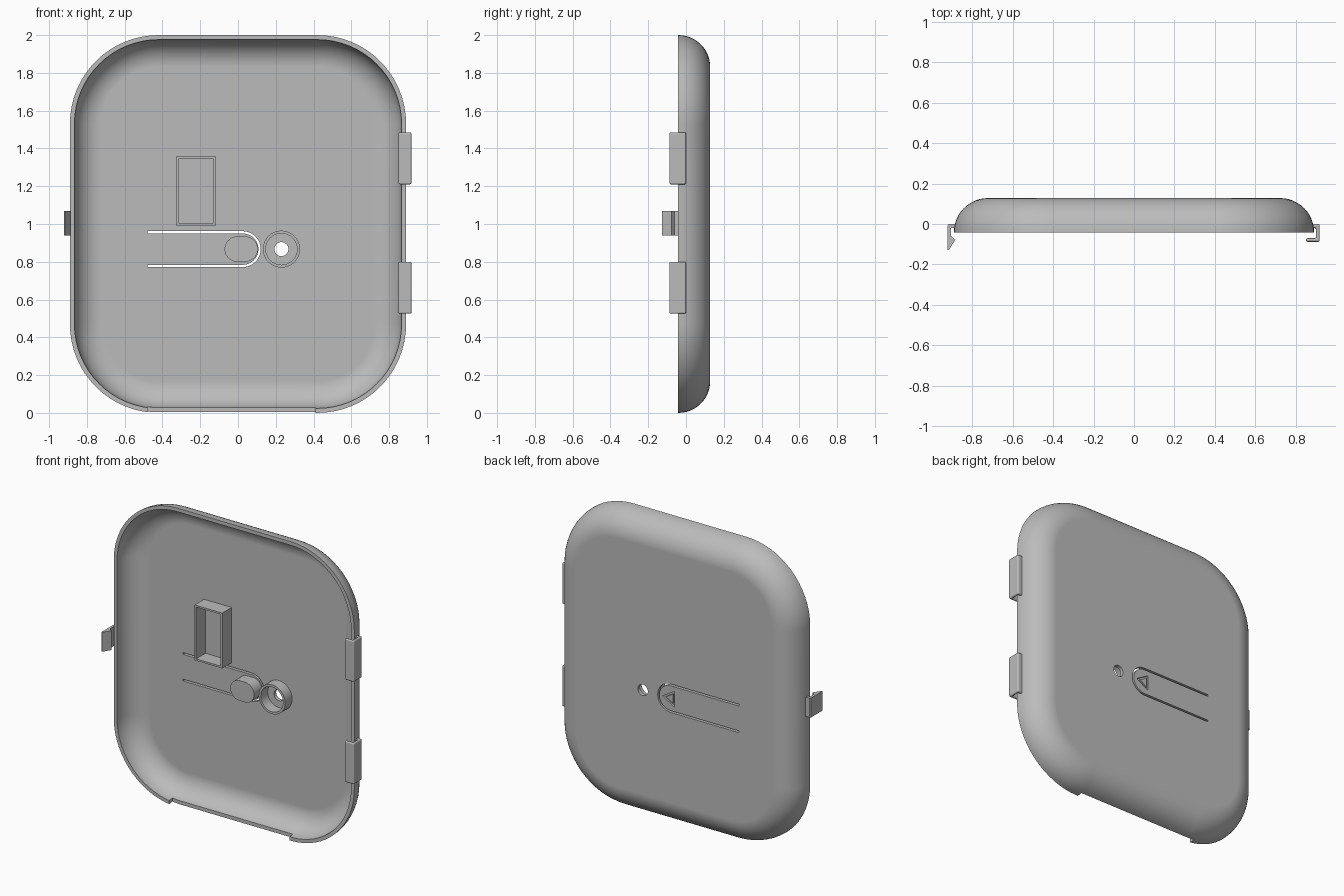
import bpy, bmesh
from math import sin, cos, pi, radians

cube = bpy.data.objects.get("Cube")
if cube:
    bpy.data.objects.remove(cube, do_unlink=True)

grey = bpy.data.materials.new("plain grey plastic")
grey.use_nodes = True
colour = (0.5, 0.5, 0.5, 1)
grey.diffuse_color = colour
grey.node_tree.nodes["Principled BSDF"].inputs["Base Color"].default_value = colour

RIM, BACK, WALL, FILLET = -0.042, 0.128, 0.024, 0.168
FLOOR = BACK - WALL
ROW = 0.867  # height of the button row


def loft(name, rings, loop=False):
    """Skin equal-length rings; cap the ends or join last ring to first."""
    bm = bmesh.new()
    rows = [[bm.verts.new(p) for p in ring] for ring in rings]
    pairs = list(zip(rows, rows[1:]))
    if loop:
        pairs.append((rows[-1], rows[0]))
    else:
        bm.faces.new(rows[0])
        bm.faces.new(rows[-1])
    n = len(rows[0])
    for a, b in pairs:
        for i in range(n):
            j = (i + 1) % n
            bm.faces.new((a[i], a[j], b[j], b[i]))
    bmesh.ops.recalc_face_normals(bm, faces=bm.faces)
    mesh = bpy.data.meshes.new(name)
    bm.to_mesh(mesh)
    bm.free()
    mesh.materials.append(grey)
    obj = bpy.data.objects.new(name, mesh)
    bpy.context.collection.objects.link(obj)
    return obj


def at_y(outline, y):
    return [(x, y, z) for x, z in outline]


def prism(name, outline, y0, y1):
    return loft(name, [at_y(outline, y0), at_y(outline, y1)])


def tube(name, outer, inner, y0, y1):
    return loft(name, [at_y(outer, y0), at_y(outer, y1),
                       at_y(inner, y1), at_y(inner, y0)], loop=True)


def upright(name, outline, z0, z1):
    return loft(name, [[(x, y, z) for x, y in outline] for z in (z0, z1)])


def box(x0, x1, z0, z1):
    return [(x0, z0), (x1, z0), (x1, z1), (x0, z1)]


def arc(cx, cz, r, start, end, n):
    return [(cx + r * cos(radians(start + (end - start) * i / n)),
             cz + r * sin(radians(start + (end - start) * i / n))) for i in range(n + 1)]


def circle(cx, cz, r, n=40):
    return arc(cx, cz, r, 0, 360, n)[:-1]


def rounded_rect(inset):
    w, h, r = 0.89 - inset, 1 - inset, 0.47 - inset
    pts = []
    for k, (sx, sz) in enumerate([(1, 1), (-1, 1), (-1, -1), (1, -1)]):
        pts += arc(sx * (w - r), 1 + sz * (h - r), r, 90 * k, 90 * k + 90, 16)
    return pts


def cut(obj, cutter):
    cutter.hide_render = True
    mod = obj.modifiers.new("cut", 'BOOLEAN')
    mod.operation, mod.solver, mod.object = 'DIFFERENCE', 'EXACT', cutter
    select(obj)
    bpy.ops.object.modifier_apply(modifier=mod.name)
    bpy.data.objects.remove(cutter, do_unlink=True)


def select(obj):
    bpy.ops.object.select_all(action='DESELECT')
    obj.select_set(True)
    bpy.context.view_layer.objects.active = obj


def smooth(obj):
    select(obj)
    bpy.ops.object.shade_smooth_by_angle(angle=radians(30))
    mod = obj.modifiers.new("flat faces", 'WEIGHTED_NORMAL')
    mod.keep_sharp = True


# Hollow shell with a quarter-round edge, open to the front
def shell_rings(offset):
    rings = [at_y(rounded_rect(offset), RIM)]
    r = FILLET - offset
    for i in range(13):
        a = pi / 2 * i / 12
        rings.append(at_y(rounded_rect(offset + r * (1 - cos(a))),
                          BACK - FILLET + r * sin(a)))
    return rings


shell = loft("cover_shell", shell_rings(WALL)[::-1] + shell_rings(0))

# Notch in the bottom rim
cut(shell, prism("notch_cutter", box(-0.48, 0.41, -0.1, 0.1), -0.2, RIM + 0.035))

# U-shaped slit that frees the press tongue
path = {r: [(-0.48, ROW - r)] + arc(0.025, ROW, r, -90, 90, 24) + [(-0.48, ROW + r)]
        for r in (0.095, 0.083)}
cut(shell, prism("slit_cutter", path[0.095] + path[0.083][::-1], 0.05, 0.2))

# Small round hole beside the tongue
cut(shell, prism("hole_cutter", circle(0.23, ROW, 0.037), 0.05, 0.2))

# Engraved triangle outline on the back of the tongue
tri = [[(0.025 + r * cos(2 * pi * k / 3), ROW + r * sin(2 * pi * k / 3))
        for k in range(3)] for r in (0.06, 0.036)]
cut(shell, tube("triangle_cutter", tri[0], tri[1], BACK - 0.012, 0.2))
smooth(shell)

# Rectangular pocket, round socket and push pad on the inside floor
tube("pocket_wall", box(-0.325, -0.12, 0.99, 1.36),
     box(-0.313, -0.132, 1.002, 1.348), 0.005, FLOOR + 0.005)
smooth(tube("round_socket", circle(0.23, ROW, 0.098), circle(0.23, ROW, 0.083),
            0.03, FLOOR + 0.005))
pad = arc(0.038, ROW, 0.067, -90, 90, 20) + arc(-0.004, ROW, 0.067, 90, 270, 20)
smooth(prism("push_pad", pad, 0.02, FLOOR + 0.005))

# Two hinge hooks on the left edge
hook = [(0.875, 0), (0.918, 0), (0.918, -0.088), (0.85, -0.088),
        (0.85, -0.07), (0.9, -0.07), (0.9, -0.02), (0.875, -0.02)]
for name, z in (("upper_hinge_hook", 1.21), ("lower_hinge_hook", 0.525)):
    clip = upright(name, hook, z, z + 0.275)
    bevel = clip.modifiers.new("soft edges", 'BEVEL')
    bevel.width, bevel.segments = 0.008, 3
    smooth(clip)

# Snap latch on the right edge
latch = [(-0.875, 0), (-0.915, 0), (-0.921, -0.008), (-0.921, -0.128),
         (-0.915, -0.128), (-0.883, -0.078), (-0.904, -0.06),
         (-0.904, -0.02), (-0.875, -0.02)]
upright("snap_latch", latch, 0.94, 1.07)
